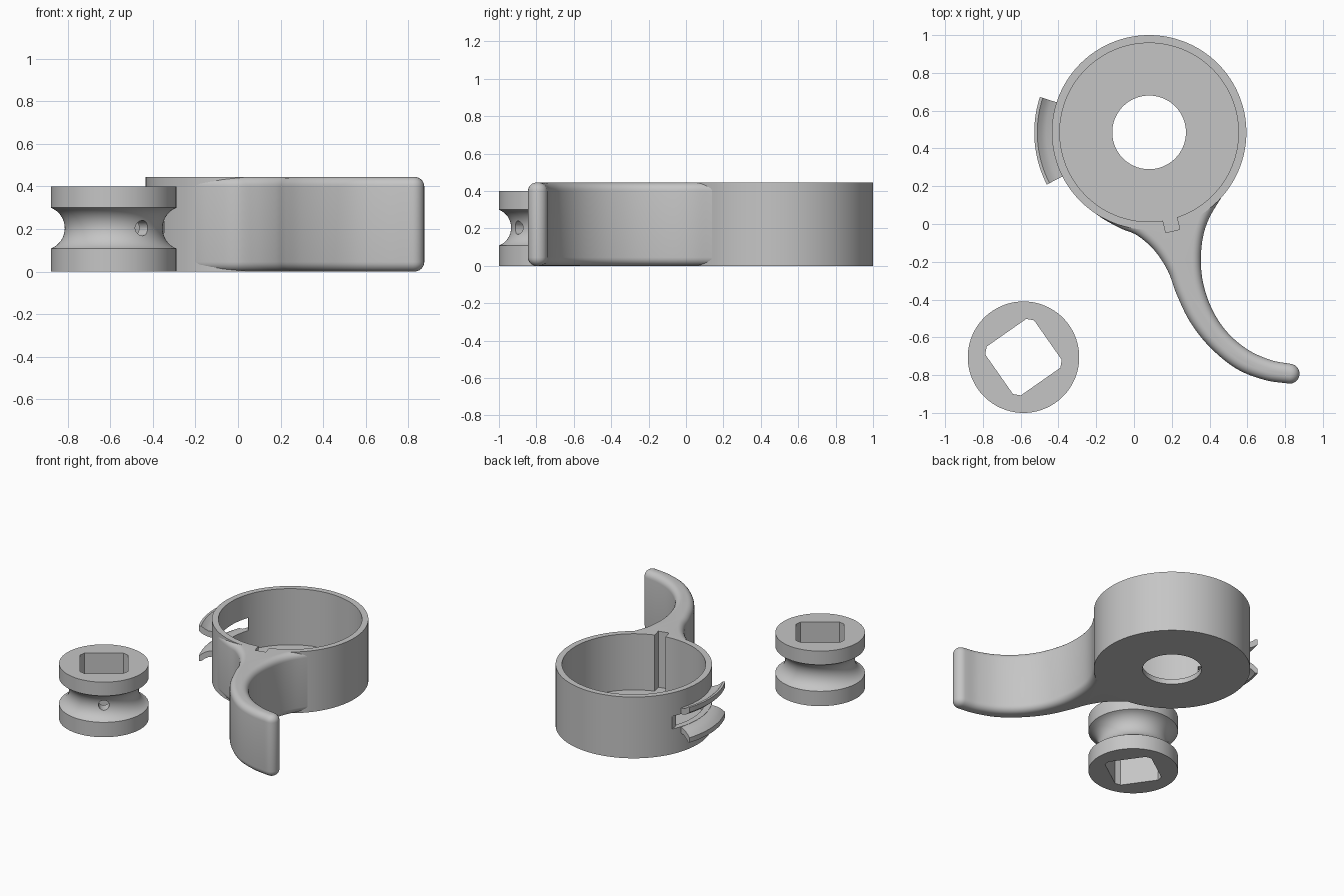
import bpy, bmesh
from math import sin, cos, pi, radians, asin
from mathutils import Vector, Matrix

if "Cube" in bpy.data.objects:
    bpy.data.objects.remove(bpy.data.objects["Cube"])

grey = bpy.data.materials.new("plain_grey")
grey.use_nodes = True
COLOUR = (0.56, 0.56, 0.56, 1)
grey.diffuse_color = COLOUR
grey.node_tree.nodes["Principled BSDF"].inputs["Base Color"].default_value = COLOUR

CUP = Vector((0.08, 0.485))
SPOOL = Vector((-0.585, -0.705))
R_OUT, R_IN, HEIGHT, FLOOR = 0.515, 0.473, 0.445, 0.037


def finish(name, bm):
    bmesh.ops.recalc_face_normals(bm, faces=bm.faces[:])
    mesh = bpy.data.meshes.new(name)
    bm.to_mesh(mesh)
    bm.free()
    mesh.materials.append(grey)
    ob = bpy.data.objects.new(name, mesh)
    bpy.context.collection.objects.link(ob)
    return ob


def lathe(name, profile, centre, start=0, end=360, steps=128):
    """Turn a closed (radius, z) profile around a vertical axis."""
    bm = bmesh.new()
    full = end - start == 360
    rings = []
    for i in range(steps if full else steps + 1):
        a = radians(start + (end - start) * i / steps)
        rings.append([bm.verts.new((centre.x + r * cos(a), centre.y + r * sin(a), z))
                      for r, z in profile])
    n = len(profile)
    pairs = list(zip(rings, rings[1:]))
    if full:
        pairs.append((rings[-1], rings[0]))
    for a, b in pairs:
        for j in range(n):
            k = (j + 1) % n
            bm.faces.new((a[j], a[k], b[k], b[j]))
    if not full:
        bm.faces.new(rings[0])
        bm.faces.new(rings[-1])
    return finish(name, bm)


def prism_mesh(points, z0, z1):
    bm = bmesh.new()
    low = [bm.verts.new((p[0], p[1], z0)) for p in points]
    high = [bm.verts.new((p[0], p[1], z1)) for p in points]
    bm.faces.new(low)
    bm.faces.new(high)
    for i in range(len(points)):
        j = (i + 1) % len(points)
        bm.faces.new((low[i], low[j], high[j], high[i]))
    bmesh.ops.recalc_face_normals(bm, faces=bm.faces[:])
    return bm


def cut(target, cutter):
    """Subtract the cutter and bake the result."""
    mod = target.modifiers.new("cut", 'BOOLEAN')
    mod.operation, mod.solver, mod.object = 'DIFFERENCE', 'EXACT', cutter
    bpy.context.view_layer.update()
    deps = bpy.context.evaluated_depsgraph_get()
    mesh = bpy.data.meshes.new_from_object(target.evaluated_get(deps))
    target.modifiers.clear()
    target.data = mesh


def smooth_path(points, steps=6):
    """Catmull-Rom curve through the points."""
    p = [Vector(q) for q in points]
    p = [2 * p[0] - p[1]] + p + [2 * p[-1] - p[-2]]
    out = []
    for a, b, c, d in zip(p, p[1:], p[2:], p[3:]):
        for i in range(steps):
            t = i / steps
            out.append(0.5 * (2 * b + (c - a) * t + (2 * a - 5 * b + 4 * c - d) * t ** 2
                              + (3 * b - a - 3 * c + d) * t ** 3))
    return out + [p[-2]]


def polar(angle, radius, centre=CUP):
    a = radians(angle)
    return centre + Vector((cos(a), sin(a))) * radius


def arc(start, end, radius, steps):
    return [polar(start + (end - start) * i / steps, radius) for i in range(steps + 1)]


# Round cup with a holed floor
cup = lathe("cup", [(0.195, 0), (R_OUT, 0), (R_OUT, HEIGHT), (R_IN, HEIGHT),
                    (R_IN, FLOOR), (0.195, FLOOR)], CUP)

# Curved lever, its sides flowing out of the cup wall
left_side = smooth_path([polar(231, 0.513), polar(240, 0.517), polar(248, 0.523),
                         polar(255, 0.532), (0.02, -0.062), (0.11, -0.142),
                         (0.18, -0.25), (0.225, -0.37), (0.295, -0.515), (0.4, -0.65),
                         (0.54, -0.765), (0.69, -0.825), (0.822, -0.845)])
right_side = smooth_path([(0.828, -0.74), (0.73, -0.722), (0.61, -0.67), (0.5, -0.58),
                          (0.42, -0.465), (0.37, -0.33), (0.354, -0.2), (0.365, -0.07),
                          (0.4, 0.035), polar(318.5, 0.514)])
tip = [polar(-90 + 180 * i / 12, 0.0525, Vector((0.824, -0.7925))) for i in range(1, 12)]
root = [polar(318.5, 0.25), polar(231, 0.25)]
bm = prism_mesh(left_side + tip + right_side + root, 0, HEIGHT)


def on_outside(edge):
    level = abs(edge.verts[0].co.z - edge.verts[1].co.z) < 0.001
    return level and all((v.co.xy - CUP).length > 0.45 for v in edge.verts)


bmesh.ops.bevel(bm, geom=[e for e in bm.edges if on_outside(e)], offset=0.045,
                offset_type='OFFSET', segments=6, profile=0.5, affect='EDGES',
                clamp_overlap=False)
lever = finish("lever", bm)

# Trim the lever to the cup, leaving its root inside the wall
bore = finish("bore_cutter", prism_mesh(arc(0, 357, 0.505, 119), -0.1, HEIGHT + 0.1))
cut(lever, bore)

# Key slot down the inside of the wall, reaching into the lever
along = Vector((cos(radians(-76.5)), sin(radians(-76.5))))
across = Vector((-along.y, along.x)) * 0.038
near, far = CUP + along * 0.44, CUP + along * 0.537
key = finish("key_cutter", prism_mesh([near - across, far - across, far + across, near + across],
                                      FLOOR, HEIGHT + 0.1))
cut(cup, key)
cut(lever, key)

# Side window, its ends splayed outward
MID = 0.228
window = finish("window_cutter", prism_mesh(
    arc(152, 216, 0.53, 24) + [polar(209, 0.485)] + arc(208, 161, 0.44, 20)
    + [polar(160, 0.485)], MID - 0.046, MID + 0.046))
cut(cup, window)

# Flared lip above and below the window
lips = []
LIP = [(0.49, 0.046), (0.53, 0.049), (0.56, 0.058), (0.585, 0.072), (0.608, 0.092),
       (0.608, 0.128), (0.592, 0.128), (0.57, 0.109), (0.545, 0.096), (0.49, 0.085)]
for name, s in (("upper_lip", 1), ("lower_lip", -1)):
    lips.append(lathe(name, [(r, MID + s * z) for r, z in LIP], CUP, 162, 207, 24))

# Grooved spool
R_SPOOL, R_GROOVE, SPOOL_H, G_MID, G_HALF = 0.295, 0.23, 0.4, 0.204, 0.096
depth = R_SPOOL - R_GROOVE
arc_r = (G_HALF ** 2 + depth ** 2) / (2 * depth)
sweep = asin(G_HALF / arc_r)
groove = []
for i in range(17):
    a = sweep * (i / 8 - 1)
    groove.append((R_GROOVE + arc_r * (1 - cos(a)), G_MID + arc_r * sin(a)))
spool = lathe("spool", [(0.06, 0), (R_SPOOL, 0)] + groove
              + [(R_SPOOL, SPOOL_H), (0.06, SPOOL_H)], SPOOL, steps=96)

# Square socket with clipped corners, turned with the set-screw hole
TURN = -55
corners = []
for k in range(4):
    for s in (-1, 1):
        corners.append(polar(TURN + 45 + 90 * k + s * 6, 0.203, SPOOL))
socket = finish("socket_cutter", prism_mesh(corners, -0.1, SPOOL_H + 0.1))
cut(spool, socket)

# Set-screw hole through the groove
bm = bmesh.new()
bmesh.ops.create_cone(bm, cap_ends=True, segments=24, radius1=0.036, radius2=0.036, depth=0.25)
place = polar(TURN, 0.225, SPOOL)
bm.transform(Matrix.Translation((place.x, place.y, G_MID))
             @ Matrix.Rotation(radians(TURN), 4, 'Z') @ Matrix.Rotation(pi / 2, 4, 'Y'))
screw = finish("screw_cutter", bm)
cut(spool, screw)

# Remove the cutters and smooth the round faces
for ob in (bore, key, window, socket, screw):
    bpy.data.objects.remove(ob)
bpy.ops.object.select_all(action='DESELECT')
for ob in [cup, lever, spool] + lips:
    ob.select_set(True)
bpy.context.view_layer.objects.active = cup
bpy.ops.object.shade_smooth_by_angle(angle=radians(32))
